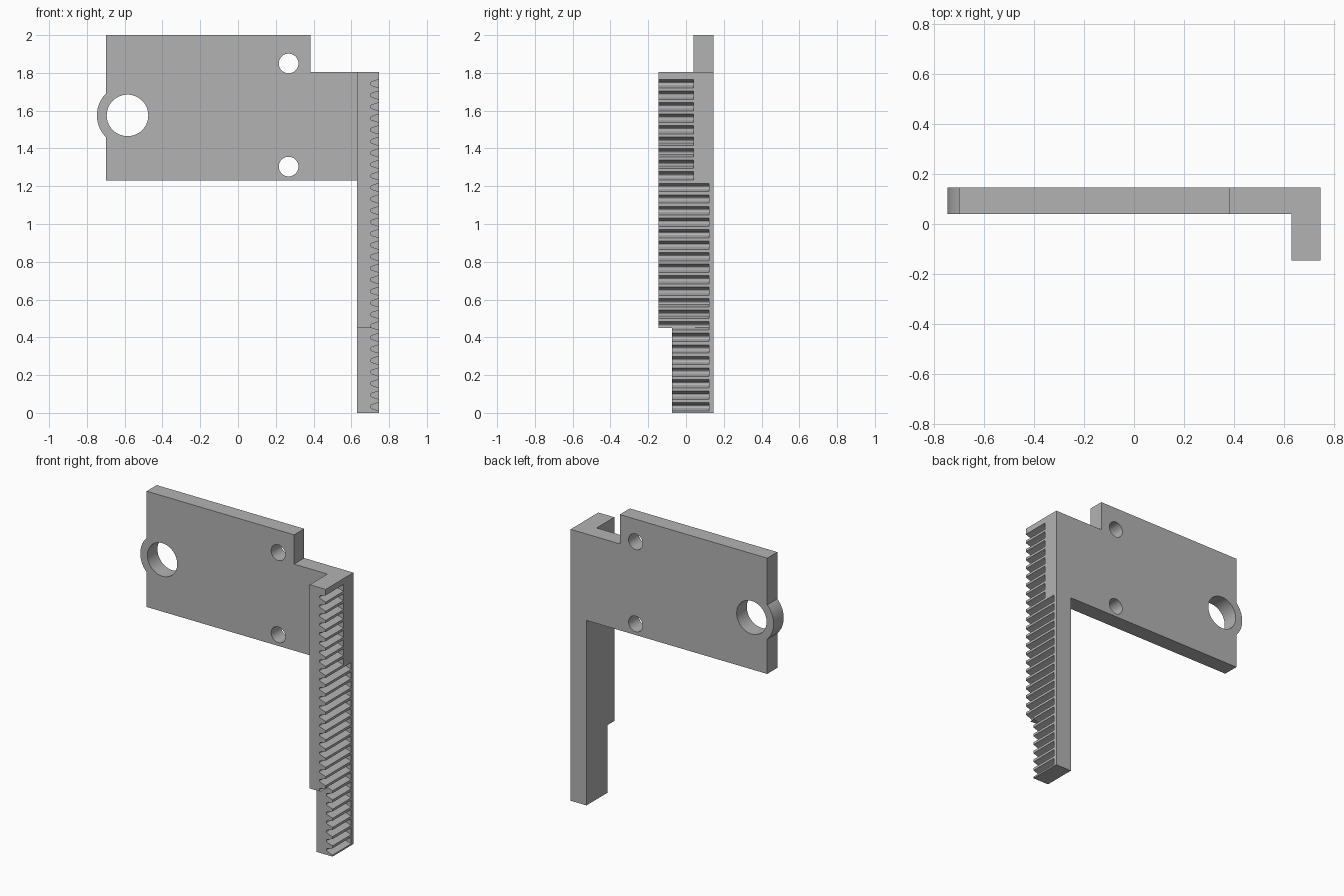
import bpy, bmesh, math

if "Cube" in bpy.data.objects:
    bpy.data.objects.remove(bpy.data.objects["Cube"], do_unlink=True)

grey = bpy.data.materials.new("plain grey")
grey.use_nodes = True
colour = (0.45, 0.45, 0.45, 1)
grey.diffuse_color = colour
grey.node_tree.nodes["Principled BSDF"].inputs["Base Color"].default_value = colour

BACK, PLATE_FRONT, RIM = 0.146, 0.04, 0.747
BAR_X = 0.63


def extrude(name, jobs):
    """Extrude each (x-z profile, y start, y end) into one mesh object."""
    bm = bmesh.new()
    for points, y0, y1 in jobs:
        face = bm.faces.new([bm.verts.new((x, y0, z)) for x, z in points])
        result = bmesh.ops.extrude_face_region(bm, geom=[face])
        verts = [v for v in result["geom"] if isinstance(v, bmesh.types.BMVert)]
        bmesh.ops.translate(bm, verts=verts, vec=(0, y1 - y0, 0))
    bmesh.ops.recalc_face_normals(bm, faces=bm.faces)
    mesh = bpy.data.meshes.new(name)
    bm.to_mesh(mesh)
    bm.free()
    mesh.materials.append(grey)
    obj = bpy.data.objects.new(name, mesh)
    bpy.context.collection.objects.link(obj)
    return obj


def rect(x0, x1, z0, z1):
    return [(x0, z0), (x1, z0), (x1, z1), (x0, z1)]


def arc(cx, cz, r, start=0, end=2 * math.pi, n=64, closed=True):
    steps = n if closed else n - 1
    return [(cx + r * math.cos(start + (end - start) * i / steps),
             cz + r * math.sin(start + (end - start) * i / steps)) for i in range(n)]


def combine(target, other, operation):
    mod = target.modifiers.new("combine", "BOOLEAN")
    mod.operation, mod.object, mod.solver = operation, other, "EXACT"
    bpy.context.view_layer.objects.active = target
    bpy.ops.object.modifier_apply(modifier=mod.name)
    bpy.data.objects.remove(other, do_unlink=True)


# Plate outline with a rounded boss on its left edge and a stepped top corner
EYE_X, EYE_Z, BOSS_R, EDGE = -0.585, 1.575, 0.162, -0.70
a = math.acos((EYE_X - EDGE) / BOSS_R)
boss = arc(EYE_X, EYE_Z, BOSS_R, math.pi - a, math.pi + a, 24, False)
outline = boss + [(EDGE, 1.23), (RIM, 1.23), (RIM, 1.805), (0.385, 1.805),
                  (0.385, 2.0), (EDGE, 2.0)]
bracket = extrude("rack_bracket", [(outline, PLATE_FRONT, BACK)])

# Rack bar, narrower at its lower end
bar = extrude("rack_bar", [(rect(BAR_X, RIM, 0, 1.805), -BACK, BACK)])
notch = extrude("bar_step", [(rect(BAR_X - 0.1, RIM + 0.1, -0.1, 0.45), -0.3, -0.073)])
combine(bar, notch, "DIFFERENCE")
combine(bracket, bar, "UNION")

# Round holes through the plate
holes = [(EYE_X, EYE_Z, 0.11), (0.268, 1.85, 0.052), (0.268, 1.304, 0.052)]
drill = extrude("hole_cutter", [(arc(x, z, r), -0.1, 0.3) for x, z, r in holes])
combine(bracket, drill, "DIFFERENCE")

# Gaps between the rack teeth, shallower in front of the plate
half_gap = [(0.05, 0.0405), (0, 0.0223), (-0.036, 0.0105), (-0.043, 0.0075), (-0.046, 0.003)]
gap = half_gap + [(x, -z) for x, z in reversed(half_gap)]
for i in range(29):
    z = 0.033 + 0.06107 * i
    end = PLATE_FRONT if i > 19 else 0.122
    # keep the flared mouth short of its neighbours
    points = [(RIM + min(x, 0.02), z + max(-0.0285, min(0.0285, w))) for x, w in gap]
    cutter = extrude("gap_cutter", [(points, -0.3, end)])
    combine(bracket, cutter, "DIFFERENCE")

# Smooth the hole and boss walls, keep all machined edges sharp
bracket.data.materials.clear()
bracket.data.materials.append(grey)
for poly in bracket.data.polygons:
    poly.material_index = 0
bpy.ops.object.select_all(action="DESELECT")
bracket.select_set(True)
bpy.context.view_layer.objects.active = bracket
bpy.ops.object.shade_smooth_by_angle(angle=math.radians(25))
